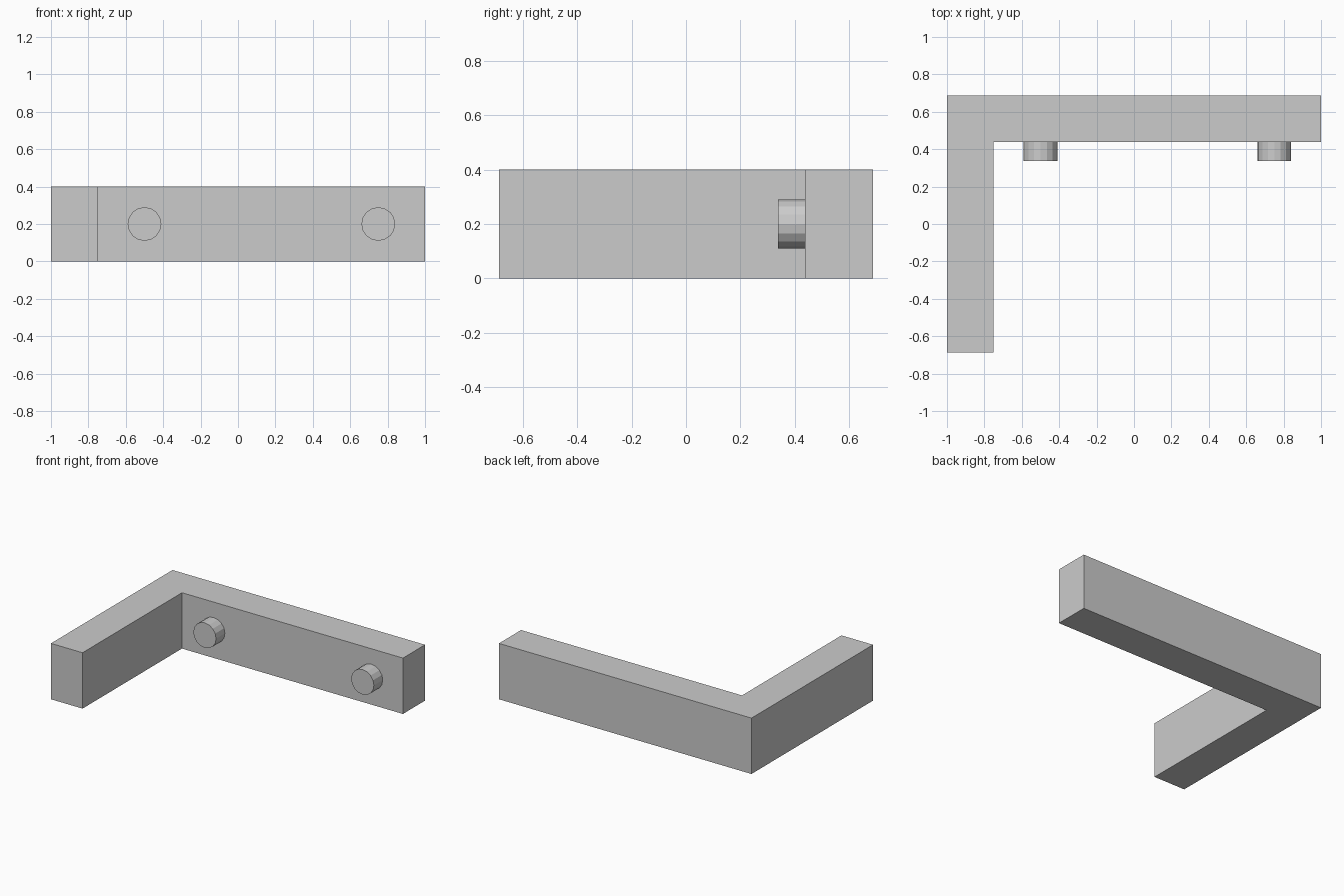
import bpy, bmesh, math

if "Cube" in bpy.data.objects:
    bpy.data.objects.remove(bpy.data.objects["Cube"])

HEIGHT, THICK, HALF_X, HALF_Y = 0.4, 0.25, 1.0, 0.6875
INNER_X, INNER_Y = -HALF_X + THICK, HALF_Y - THICK

# L-shaped wall: extruded outline
outline = [(-HALF_X, -HALF_Y), (INNER_X, -HALF_Y), (INNER_X, INNER_Y),
           (HALF_X, INNER_Y), (HALF_X, HALF_Y), (-HALF_X, HALF_Y)]
bm = bmesh.new()
base = bm.faces.new([bm.verts.new((x, y, 0)) for x, y in outline])
top = bmesh.ops.extrude_face_region(bm, geom=[base])["geom"]
bmesh.ops.translate(bm, vec=(0, 0, HEIGHT),
                    verts=[v for v in top if isinstance(v, bmesh.types.BMVert)])
bmesh.ops.recalc_face_normals(bm, faces=bm.faces)
mesh = bpy.data.meshes.new("corner_wall")
bm.to_mesh(mesh)
bm.free()
bpy.context.collection.objects.link(bpy.data.objects.new("corner_wall", mesh))


# Round pegs on the inner face, set slightly into the wall
def add_peg(name, x, length=0.1, embed=0.01):
    bpy.ops.mesh.primitive_cylinder_add(
        vertices=16, radius=0.09, depth=length + embed,
        location=(x, INNER_Y + (embed - length) / 2, HEIGHT / 2),
        rotation=(math.pi / 2, 0, 0))
    bpy.context.object.name = name


for name, x in (("left_peg", -0.5), ("right_peg", 0.75)):
    add_peg(name, x)
